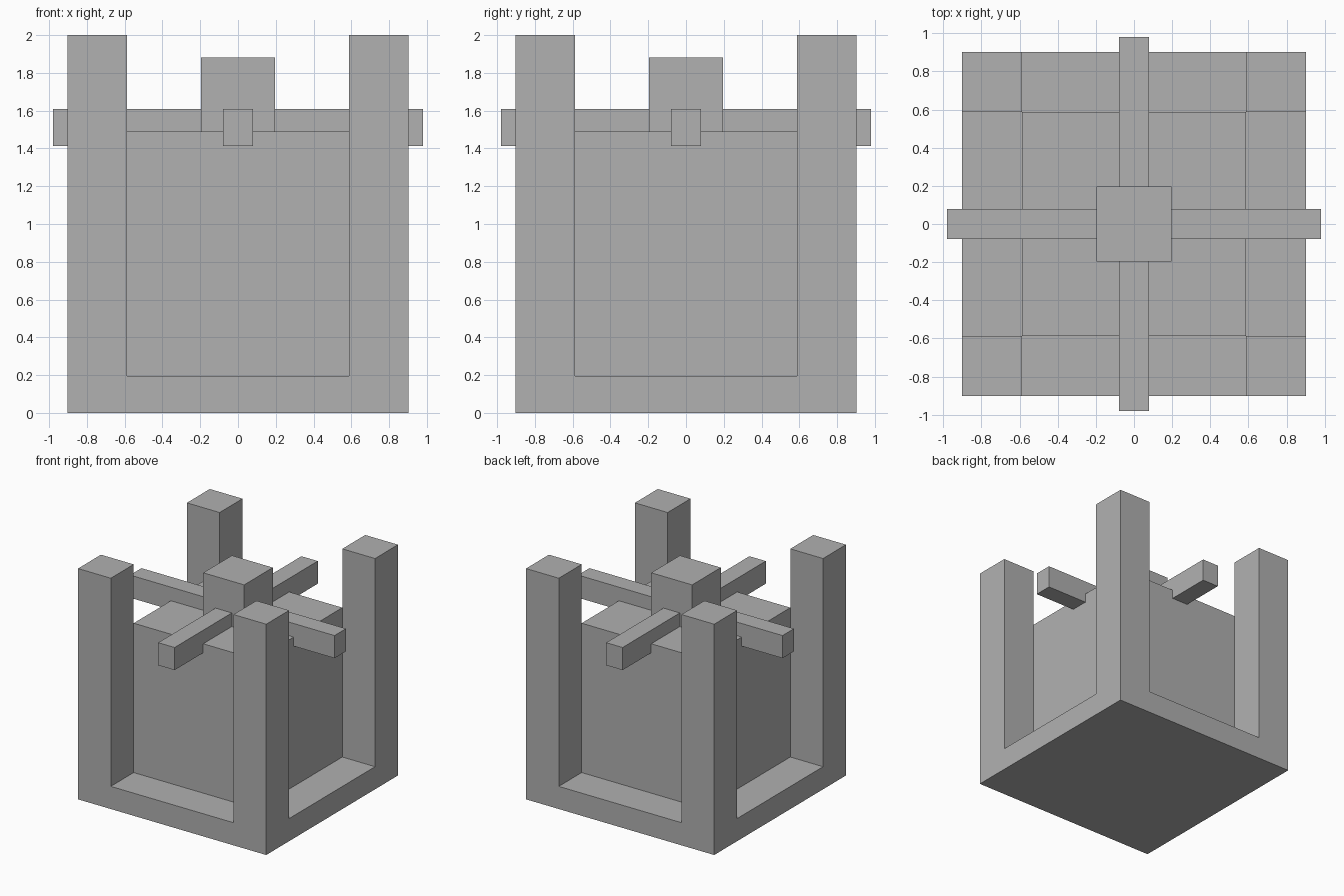
import bpy
import bmesh
from mathutils import Vector

if "Cube" in bpy.data.objects:
    bpy.data.objects.remove(bpy.data.objects["Cube"], do_unlink=True)

U = 2 / 51          # modelling unit: the whole model is 51 units tall
OUTER = 23 * U      # half width of the frame
INNER = 15 * U      # half width of the core, inner side of the posts
BASE_TOP = 5 * U
HEIGHT = 51 * U

# Single plain grey
grey = bpy.data.materials.new("plain_grey")
grey.use_nodes = True
grey.diffuse_color = (0.44, 0.44, 0.44, 1)
grey.node_tree.nodes["Principled BSDF"].inputs["Base Color"].default_value = (0.44, 0.44, 0.44, 1)


def box_bmesh(half_x, half_y, z0, z1):
    bm = bmesh.new()
    bmesh.ops.create_cube(bm, size=1)
    bmesh.ops.scale(bm, vec=(2 * half_x, 2 * half_y, z1 - z0), verts=bm.verts)
    bmesh.ops.translate(bm, vec=(0, 0, (z0 + z1) / 2), verts=bm.verts)
    return bm


def finish(name, bm):
    bmesh.ops.recalc_face_normals(bm, faces=bm.faces)
    mesh = bpy.data.meshes.new(name)
    bm.to_mesh(mesh)
    bm.free()
    mesh.materials.append(grey)
    obj = bpy.data.objects.new(name, mesh)
    bpy.context.collection.objects.link(obj)
    return obj


# Frame: square base slab with its four corners extruded into posts
bm = box_bmesh(OUTER, OUTER, 0, BASE_TOP)
for axis in (Vector((1, 0, 0)), Vector((0, 1, 0))):
    for side in (-1, 1):
        bmesh.ops.bisect_plane(bm, geom=bm.verts[:] + bm.edges[:] + bm.faces[:],
                               plane_co=axis * side * INNER, plane_no=axis)
bm.normal_update()
corners = []
for face in bm.faces:
    c = face.calc_center_median()
    if face.normal.z > 0.9 and abs(c.x) > INNER and abs(c.y) > INNER:
        corners.append(face)
for face in corners:
    top = bmesh.ops.extrude_face_region(bm, geom=[face])["geom"]
    bmesh.ops.delete(bm, geom=[face], context="FACES_ONLY")
    bmesh.ops.translate(bm, vec=(0, 0, HEIGHT - BASE_TOP),
                        verts=[v for v in top if isinstance(v, bmesh.types.BMVert)])
# Merge the flat cuts back into clean outer faces
bmesh.ops.dissolve_limit(bm, angle_limit=0.01, verts=bm.verts, edges=bm.edges)
finish("base_with_corner_posts", bm)

# Solid core standing on the base between the posts
finish("core_block", box_bmesh(INNER, INNER, BASE_TOP, 38 * U))

# Two crossing bars let into the top of the core
finish("cross_bar_x", box_bmesh(25 * U, 2 * U, 36 * U, 41 * U))
finish("cross_bar_y", box_bmesh(2 * U, 25 * U, 36 * U, 41 * U))

# Central hub covering the crossing
finish("hub_block", box_bmesh(5 * U, 5 * U, 35 * U, 48 * U))
